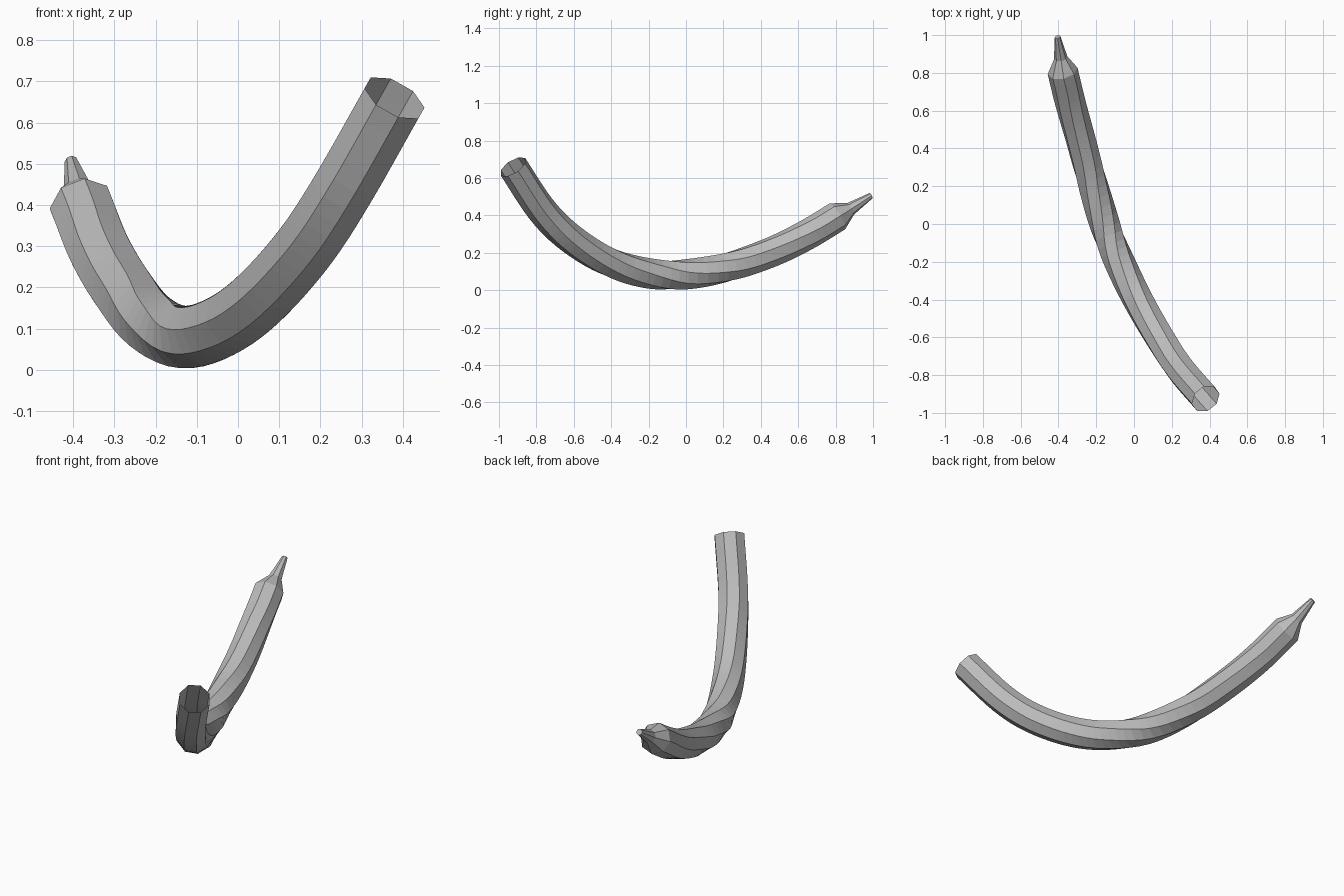
import bpy
import bmesh
import math
from mathutils import Vector

if "Cube" in bpy.data.objects:
    bpy.data.objects.remove(bpy.data.objects["Cube"])

SIDES = 8
STEPS = 5
RADIUS = 0.081

# Centre line of the tube, from the open front end to the shoulder of the tip
PATH = [Vector(p) for p in (
    (0.38, -0.925, 0.66), (0.255, -0.78, 0.44), (0.16, -0.64, 0.295),
    (0.05, -0.455, 0.172), (-0.045, -0.27, 0.104), (-0.135, -0.06, 0.081),
    (-0.215, 0.2, 0.118), (-0.28, 0.44, 0.197), (-0.335, 0.635, 0.29),
    (-0.378, 0.81, 0.395))]

# Tapered tip: centre and radius of each ring
TIP = [(Vector((-0.388, 0.88, 0.435)), 0.036),
       (Vector((-0.405, 0.99, 0.506)), 0.016)]


def smooth_path(points):
    """Catmull-Rom curve through the points."""
    ext = [2 * points[0] - points[1]] + points + [2 * points[-1] - points[-2]]
    out = []
    for a, b, c, d in zip(ext, ext[1:], ext[2:], ext[3:]):
        for i in range(STEPS):
            t = i / STEPS
            out.append(0.5 * (2 * b + (c - a) * t
                              + (2 * a - 5 * b + 4 * c - d) * t * t
                              + (3 * b - a - 3 * c + d) * t ** 3))
    return out + [points[-1]]


def add_ring(bm, centre, tangent, radius):
    """Octagon square to the path, turned towards the y axis."""
    u = Vector((0, 1, 0))
    u = (u - u.dot(tangent) * tangent).normalized()
    v = tangent.cross(u)
    ring = []
    for k in range(SIDES):
        a = math.tau * (k + 0.5) / SIDES
        ring.append(bm.verts.new(centre + radius * (u * math.cos(a) + v * math.sin(a))))
    return ring


bm = bmesh.new()
line = smooth_path(PATH)
rings = []
for i, p in enumerate(line):
    tangent = (line[min(i + 1, len(line) - 1)] - line[max(i - 1, 0)]).normalized()
    rings.append(add_ring(bm, p, tangent, RADIUS))
for centre, radius in TIP:
    rings.append(add_ring(bm, centre, tangent, radius))

# Skin the rings, leave the front open and close the tip
for a, b in zip(rings, rings[1:]):
    for k in range(SIDES):
        n = (k + 1) % SIDES
        bm.faces.new((a[k], a[n], b[n], b[k]))
bm.faces.new(rings[-1])

mesh = bpy.data.meshes.new("curved_tube")
bm.to_mesh(mesh)
bm.free()
tube = bpy.data.objects.new("curved_tube", mesh)
bpy.context.collection.objects.link(tube)

# Plain grey surface
grey = bpy.data.materials.new("light_grey")
grey.use_nodes = True
colour = (0.5, 0.5, 0.5, 1)
grey.diffuse_color = colour
grey.node_tree.nodes["Principled BSDF"].inputs["Base Color"].default_value = colour
mesh.materials.append(grey)
